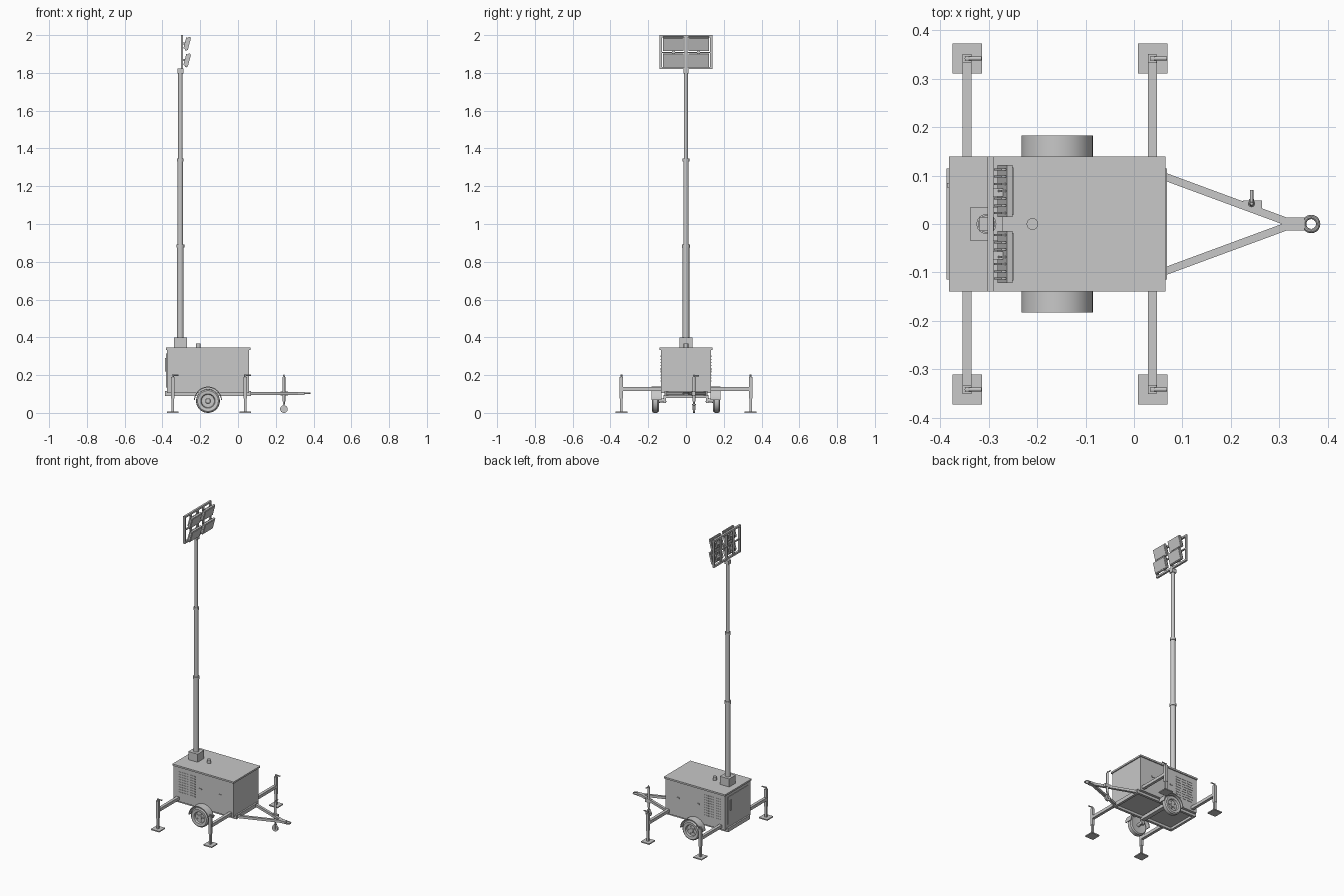
import bpy, bmesh, math
from mathutils import Vector, Matrix

if "Cube" in bpy.data.objects:
    bpy.data.objects.remove(bpy.data.objects["Cube"])

grey = bpy.data.materials.new("plain grey")
grey.diffuse_color = (0.58, 0.58, 0.58, 1)
grey.use_nodes = True
grey.node_tree.nodes["Principled BSDF"].inputs["Base Color"].default_value = grey.diffuse_color


def finish(name, bm, smooth=False):
    bmesh.ops.recalc_face_normals(bm, faces=bm.faces)
    me = bpy.data.meshes.new(name)
    bm.to_mesh(me)
    bm.free()
    me.materials.append(grey)
    ob = bpy.data.objects.new(name, me)
    bpy.context.collection.objects.link(ob)
    if smooth:
        bpy.ops.object.select_all(action='DESELECT')
        ob.select_set(True)
        bpy.context.view_layer.objects.active = ob
        bpy.ops.object.shade_smooth_by_angle(angle=math.radians(35))
    return ob


def add_box(bm, x0, x1, y0, y1, z0, z1):
    m = Matrix.Translation(((x0 + x1) / 2, (y0 + y1) / 2, (z0 + z1) / 2))
    m = m @ Matrix.Diagonal((x1 - x0, y1 - y0, z1 - z0, 1))
    return bmesh.ops.create_cube(bm, size=1, matrix=m)["verts"]


def box(name, *dims):
    bm = bmesh.new()
    add_box(bm, *dims)
    return finish(name, bm)


def add_rod(bm, a, b, r, n=16, r2=None):
    a, b = Vector(a), Vector(b)
    m = Matrix.Translation((a + b) / 2) @ (b - a).to_track_quat('Z', 'Y').to_matrix().to_4x4()
    bmesh.ops.create_cone(bm, cap_ends=True, segments=n, radius1=r,
                          radius2=r if r2 is None else r2, depth=(b - a).length, matrix=m)


def rod(name, a, b, r, n=16, r2=None):
    bm = bmesh.new()
    add_rod(bm, a, b, r, n, r2)
    return finish(name, bm, True)


def lathe(name, profile, centre, axis, n=32, closed=False):
    """Spin (radius, along-axis) points about an axis through centre."""
    bm = bmesh.new()
    rot = Vector(axis).to_track_quat('Z', 'Y').to_matrix()
    vs = [bm.verts.new(Vector(centre) + rot @ Vector((r, 0, h))) for r, h in profile]
    es = [bm.edges.new((vs[i], vs[i + 1])) for i in range(len(vs) - 1)]
    if closed:
        es.append(bm.edges.new((vs[-1], vs[0])))
    bmesh.ops.spin(bm, geom=vs + es, cent=centre, axis=axis, angle=math.tau, steps=n)
    bmesh.ops.remove_doubles(bm, verts=bm.verts, dist=1e-5)
    return finish(name, bm, True)


# Cabinet and roof lid
box("cabinet", -0.377, 0.058, -0.132, 0.132, 0.113, 0.336)
box("roof_lid", -0.382, 0.065, -0.139, 0.139, 0.334, 0.345)

# Chassis: rim channels with a recessed floor
bm = bmesh.new()
for s in (-1, 1):
    add_box(bm, -0.387, 0.068, s * 0.115 - 0.008 * (s > 0) * 2, s * 0.115 + 0.008 * (s < 0) * 2, 0.09, 0.115)
for x in (-0.387, 0.052):
    add_box(bm, x, x + 0.016, -0.1, 0.1, 0.09, 0.115)
finish("chassis_frame", bm)
box("chassis_floor", -0.377, 0.058, -0.132, 0.132, 0.106, 0.114)

# Side vents, latches and door seams
for s in (-1, 1):
    bm = bmesh.new()
    for c in range(3):
        for r in range(9):
            x, z = -0.345 + c * 0.045, 0.165 + r * 0.0165
            add_box(bm, x, x + 0.036, s * 0.132 - 0.002, s * 0.132 + 0.002, z, z + 0.006)
    finish("vent_slots", bm)
    for x in (-0.19, -0.045):
        box("side_latch", x, x + 0.018, s * 0.133 - 0.003, s * 0.133 + 0.003, 0.225, 0.234)

# Rear door and its handle
box("rear_door", -0.380, -0.376, -0.105, 0.105, 0.135, 0.315)
box("rear_handle", -0.386, -0.379, 0.075, 0.085, 0.22, 0.29)

# Exhaust stub
rod("exhaust_stub", (-0.21, 0, 0.34), (-0.21, 0, 0.368), 0.012)

# Telescopic mast
MX = -0.305
box("mast_base", MX - 0.034, MX + 0.034, -0.034, 0.034, 0.344, 0.398)
stages = [(0.39, 0.89, 0.0175), (0.88, 1.345, 0.0145), (1.33, 1.82, 0.0115)]
for z0, z1, r in stages:
    rod("mast_stage", (MX, 0, z0), (MX, 0, z1), r, 24)
    rod("mast_collar", (MX, 0, z1 - 0.014), (MX, 0, z1 + 0.002), r + 0.003, 24)
box("mast_head", MX - 0.015, MX + 0.016, -0.014, 0.014, 1.797, 1.822)

# Lamp frame
bm = bmesh.new()
fx0, fx1 = -0.303, -0.290
for s in (-1, 1):
    add_box(bm, fx0, fx1, s * 0.134 - 0.006, s * 0.134 + 0.006, 1.82, 2.0)
for z in (1.82, 1.988):
    add_box(bm, fx0, fx1, -0.134, 0.134, z, z + 0.012)
add_box(bm, fx0, fx1, -0.007, 0.007, 1.81, 2.0)
add_box(bm, fx0 + 0.002, fx1 - 0.002, -0.134, 0.134, 1.904, 1.911)
finish("lamp_frame", bm)

# Four tilted floodlights with cooling fins and a bracket
for z in (1.868, 1.956):
    for s in (-1, 1):
        bm = bmesh.new()
        add_box(bm, 0.0, 0.012, -0.054, 0.054, -0.037, 0.037)
        add_box(bm, 0.012, 0.015, -0.049, 0.049, -0.032, 0.032)
        for i in range(7):
            y = -0.045 + i * 0.015
            add_box(bm, -0.010, 0.001, y - 0.002, y + 0.002, -0.03, 0.03)
        m = Matrix.Translation((-0.272, s * 0.068, z)) @ Matrix.Rotation(math.radians(15), 4, 'Y')
        bmesh.ops.transform(bm, matrix=m, verts=bm.verts)
        finish("floodlight", bm)
        box("lamp_bracket", -0.299, -0.27, s * 0.065 - 0.008, s * 0.065 + 0.008, z - 0.006, z + 0.006)
        box("bracket_upright", -0.301, -0.294, s * 0.065 - 0.008, s * 0.065 + 0.008,
            1.825 if z < 1.9 else 1.906, 1.908 if z < 1.9 else 1.99)

# Axle, wheels and mudguards
WX, WZ = -0.159, 0.063
box("axle_beam", WX - 0.014, WX + 0.014, -0.115, 0.115, 0.078, 0.1)
tyre = [(0, 0.010), (0.012, 0.010), (0.014, 0.005), (0.034, 0.005), (0.038, 0.016), (0.055, 0.018),
        (0.062, 0.012), (0.063, 0), (0.062, -0.012), (0.055, -0.018), (0.036, -0.016), (0, -0.012)]
for s in (-1, 1):
    rod("axle_stub", (WX, s * 0.105, WZ + 0.005), (WX, s * 0.155, WZ), 0.011)
    box("axle_arm", WX - 0.012, WX + 0.012, s * 0.112 - 0.006, s * 0.112 + 0.006, 0.052, 0.095)
    lathe("wheel", tyre, (WX, s * 0.162, WZ), (0, s, 0), 36)
    bm = bmesh.new()
    for i in range(5):
        a = i * math.tau / 5
        p = Vector((WX + 0.023 * math.cos(a), s * 0.166, WZ + 0.023 * math.sin(a)))
        add_rod(bm, p, p + Vector((0, s * 0.006, 0)), 0.0035, 6)
    finish("wheel_bolts", bm)
    # Mudguard: arc band joined to the cabinet side
    bm = bmesh.new()
    rows = []
    for i in range(25):
        a = math.radians(2 + 176 * i / 24)
        rows.append([bm.verts.new((WX + r * math.cos(a), y, WZ + 0.002 + r * math.sin(a)))
                     for r, y in ((0.074, s * 0.130), (0.074, s * 0.183), (0.069, s * 0.183), (0.069, s * 0.130))])
    for p, q in zip(rows, rows[1:]):
        for k in range(4):
            bm.faces.new((p[k], p[(k + 1) % 4], q[(k + 1) % 4], q[k]))
    bm.faces.new(rows[0])
    bm.faces.new(rows[-1])
    finish("mudguard", bm, True)

# Outriggers with jack legs, feet and cranks
for x in (-0.345, 0.038):
    box("outrigger_arm", x - 0.0095, x + 0.0095, -0.336, 0.336, 0.117, 0.137)
    for s in (-1, 1):
        y = s * 0.342
        box("jack_leg", x - 0.009, x + 0.009, y - 0.009, y + 0.009, 0.075, 0.19)
        box("jack_inner_leg", x - 0.007, x + 0.007, y - 0.007, y + 0.007, 0.005, 0.08)
        box("jack_foot", x - 0.030, x + 0.031, y - 0.031, y + 0.031, 0.0, 0.007)
        bm = bmesh.new()
        add_rod(bm, (x, y, 0.188), (x, y, 0.203), 0.005, 12)
        add_rod(bm, (x - 0.004, y, 0.2), (x + 0.03, y, 0.2), 0.004, 12)
        finish("jack_crank", bm, True)

# Drawbar: two converging tubes, coupling and towing eye
for s in (-1, 1):
    a, b = Vector((0.055, s * 0.101, 0.103)), Vector((0.318, s * 0.004, 0.103))
    bm = bmesh.new()
    add_box(bm, -(b - a).length / 2, (b - a).length / 2, -0.008, 0.008, -0.008, 0.008)
    m = Matrix.Translation((a + b) / 2) @ Matrix.Rotation(math.atan2(b.y - a.y, b.x - a.x), 4, 'Z')
    bmesh.ops.transform(bm, matrix=m, verts=bm.verts)
    finish("drawbar_tube", bm)
box("coupling", 0.305, 0.352, -0.013, 0.013, 0.096, 0.110)
ring = [(0.0145 + 0.0045 * math.cos(i * math.tau / 10), 0.0045 * math.sin(i * math.tau / 10)) for i in range(10)]
lathe("towing_eye", ring, (0.366, 0, 0.103), (0, 0, 1), 28, True)

# Jockey wheel on a clamped post
JX, JY = 0.243, 0.042
rod("jockey_post", (JX, JY, 0.06), (JX, JY, 0.19), 0.0075)
rod("jockey_stem", (JX, JY, 0.04), (JX, JY, 0.065), 0.005)
rod("jockey_cap", (JX, JY, 0.188), (JX, JY, 0.203), 0.006, 16, 0.003)
rod("jockey_crank", (JX, JY, 0.196), (JX, JY + 0.028, 0.196), 0.0035, 12)
box("jockey_clamp", JX - 0.018, JX + 0.021, JY - 0.012, JY + 0.007, 0.092, 0.114)
rod("jockey_wheel", (JX, JY - 0.006, 0.02), (JX, JY + 0.006, 0.02), 0.02, 24)
for s in (-1, 1):
    box("jockey_fork", JX - 0.005, JX + 0.005, JY + s * 0.0085 - 0.0015, JY + s * 0.0085 + 0.0015, 0.014, 0.045)
box("jockey_fork_bridge", JX - 0.005, JX + 0.005, JY - 0.01, JY + 0.01, 0.042, 0.046)
